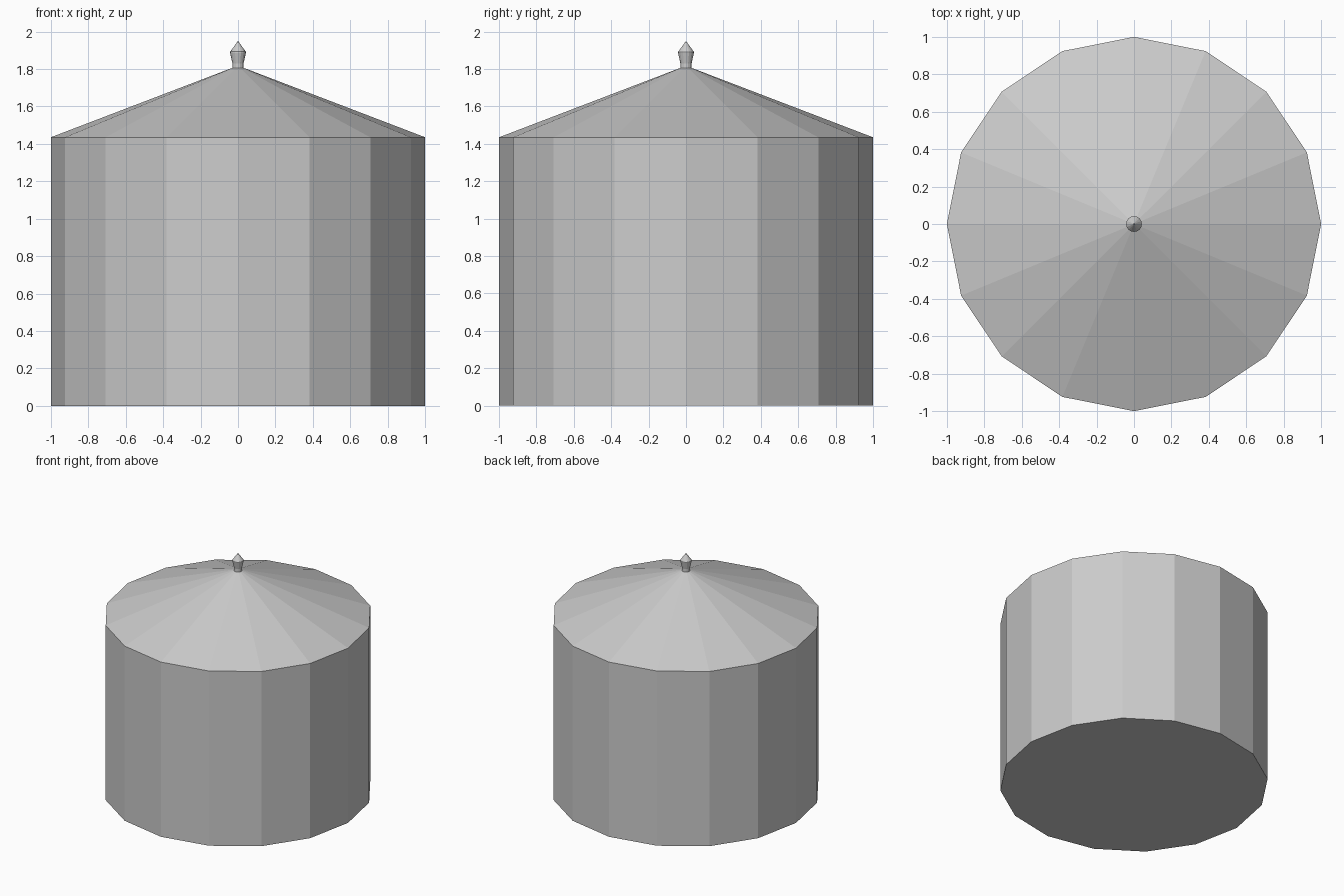
import bpy, bmesh
from math import cos, sin, pi

if "Cube" in bpy.data.objects:
    bpy.data.objects.remove(bpy.data.objects["Cube"])

SIDES = 16


def lathe(name, profile, close_bottom=False):
    """Revolve (radius, z) points into a flat-faced 16-sided shell."""
    bm = bmesh.new()
    rings = []
    for r, z in profile:
        if r == 0:
            rings.append([bm.verts.new((0, 0, z))])
        else:
            rings.append([bm.verts.new((r * cos(2 * pi * i / SIDES),
                                        r * sin(2 * pi * i / SIDES), z))
                          for i in range(SIDES)])
    for a, b in zip(rings, rings[1:]):
        for i in range(SIDES):
            j = (i + 1) % SIDES
            if len(b) == 1:
                bm.faces.new((a[i], a[j], b[0]))
            else:
                bm.faces.new((a[i], a[j], b[j], b[i]))
    if close_bottom:
        bm.faces.new(rings[0][::-1])
    mesh = bpy.data.meshes.new(name)
    bm.to_mesh(mesh)
    bm.free()
    obj = bpy.data.objects.new(name, mesh)
    bpy.context.collection.objects.link(obj)
    return obj


# Drum walls, in two courses, with a floor
lathe("lower_wall", [(1, 0), (1, 0.96)], close_bottom=True)
lathe("upper_wall", [(1, 0.96), (1, 1.435)])

# Shallow conical roof
lathe("roof", [(1, 1.435), (0.025, 1.808), (0, 1.815)])

# Flared finial with pointed cap
lathe("finial", [(0.03, 1.805), (0.03, 1.83), (0.042, 1.885),
                 (0.042, 1.892), (0, 1.95)])
